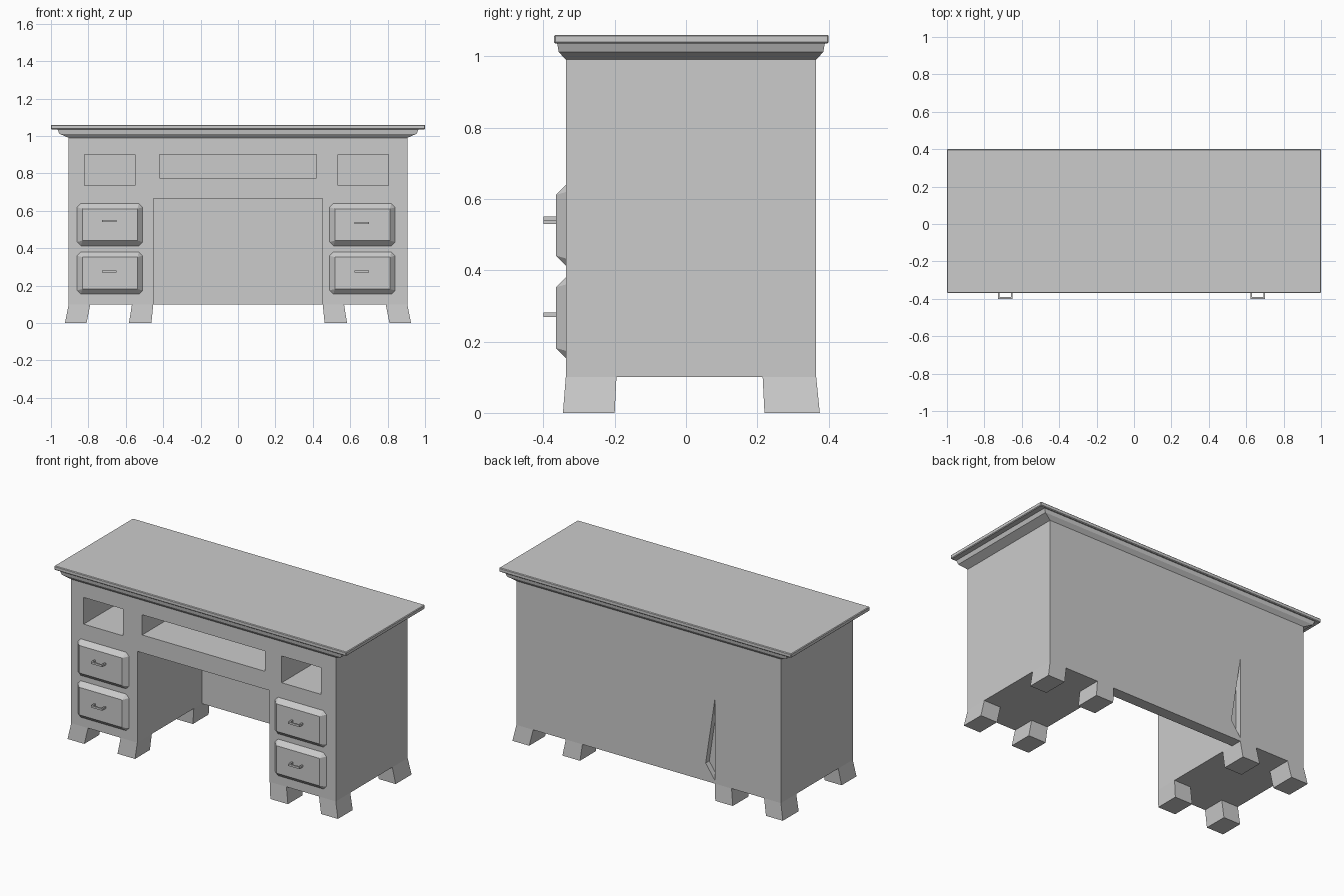
import bpy, bmesh

if "Cube" in bpy.data.objects:
    bpy.data.objects.remove(bpy.data.objects["Cube"])

CY = 0.014          # depth centre of the carcass
FRONT = -0.337      # front plane of the carcass


def finish(name, bm):
    bmesh.ops.recalc_face_normals(bm, faces=bm.faces)
    me = bpy.data.meshes.new(name)
    bm.to_mesh(me)
    bm.free()
    ob = bpy.data.objects.new(name, me)
    bpy.context.collection.objects.link(ob)
    return ob


def rect(x0, x1, y0, y1, z):
    return [(x0, y0, z), (x1, y0, z), (x1, y1, z), (x0, y1, z)]


def loft(bm, rings):
    vs = [[bm.verts.new(p) for p in r] for r in rings]
    n = len(vs[0])
    bm.faces.new(vs[0])
    bm.faces.new(vs[-1])
    for a, b in zip(vs, vs[1:]):
        for i in range(n):
            j = (i + 1) % n
            bm.faces.new((a[i], a[j], b[j], b[i]))


def box(bm, x0, x1, y0, y1, z0, z1):
    loft(bm, [rect(x0, x1, y0, y1, z0), rect(x0, x1, y0, y1, z1)])


# Carcass with flared cornice
bm = bmesh.new()
loft(bm, [rect(-x, x, CY - y, CY + y, z) for z, x, y in
          ((0.1, 0.905, 0.351), (0.99, 0.905, 0.351),
           (1.012, 0.955, 0.371), (1.035, 0.965, 0.375))])
carcass = finish("carcass", bm)

# Openings: knee space, three open shelves, small notch in the back panel
bm = bmesh.new()
box(bm, -0.453, 0.453, -0.5, 0.295, 0.0, 0.665)
for x0, x1, z0 in ((-0.82, -0.55, 0.735), (-0.42, 0.42, 0.775), (0.535, 0.805, 0.735)):
    box(bm, x0, x1, -0.5, 0.295, z0, 0.9)
loft(bm, [[(-0.453, y, 0.12), (-0.39, y, 0.21), (-0.453, y, 0.62)] for y in (0.33, 0.45)])
cutter = finish("opening_cutter", bm)
cutter.hide_render = True

mod = carcass.modifiers.new("openings", 'BOOLEAN')
mod.operation = 'DIFFERENCE'
mod.solver = 'EXACT'
mod.object = cutter
bpy.context.view_layer.objects.active = carcass
bpy.ops.object.modifier_apply(modifier=mod.name)
bpy.data.objects.remove(cutter)

# Table top
bm = bmesh.new()
box(bm, -1, 1, -0.37, 0.4, 1.035, 1.06)
bmesh.ops.bevel(bm, geom=bm.edges[:], offset=0.004, segments=1, affect='EDGES')
finish("table_top", bm)

# Splayed feet: (top x0, x1, bottom x0, x1) mirrored, front and back
for side in (-1, 1):
    for tx0, tx1, bx0, bx1 in ((0.79, 0.905, 0.81, 0.925), (0.453, 0.567, 0.463, 0.583)):
        for ty0, ty1, by0, by1 in ((FRONT, -0.195, -0.345, -0.2), (0.215, 0.365, 0.22, 0.375)):
            bm = bmesh.new()
            loft(bm, [rect(side * bx0, side * bx1, by0, by1, 0),
                      rect(side * tx0, side * tx1, ty0, ty1, 0.1)])
            finish("foot", bm)

# Drawer fronts with chamfered rims, and their pull handles
for cx, handle_z in ((-0.685, (0.545, 0.275)), (0.665, (0.535, 0.275))):
    for cz, hz in zip((0.526, 0.267), handle_z):
        bm = bmesh.new()
        for sx in (-1, 1):
            for sz in (-1, 1):
                for x, y, z in ((0.147, -0.365, 0.085), (0.175, FRONT, 0.093), (0.155, FRONT, 0.113)):
                    bm.verts.new((cx + sx * x, y, cz + sz * z))
        bmesh.ops.convex_hull(bm, input=bm.verts[:])
        bmesh.ops.dissolve_limit(bm, angle_limit=0.01, verts=bm.verts[:], edges=bm.edges[:])
        finish("drawer_front", bm)

        bm = bmesh.new()
        hx = cx - 0.003
        loft(bm, [[(hx + x, y, z) for x, y in
                   ((-0.039, -0.365), (-0.039, -0.4), (0.039, -0.4), (0.039, -0.365),
                    (0.03, -0.365), (0.03, -0.391), (-0.03, -0.391), (-0.03, -0.365))]
                  for z in (hz - 0.006, hz + 0.006)])
        finish("drawer_handle", bm)
